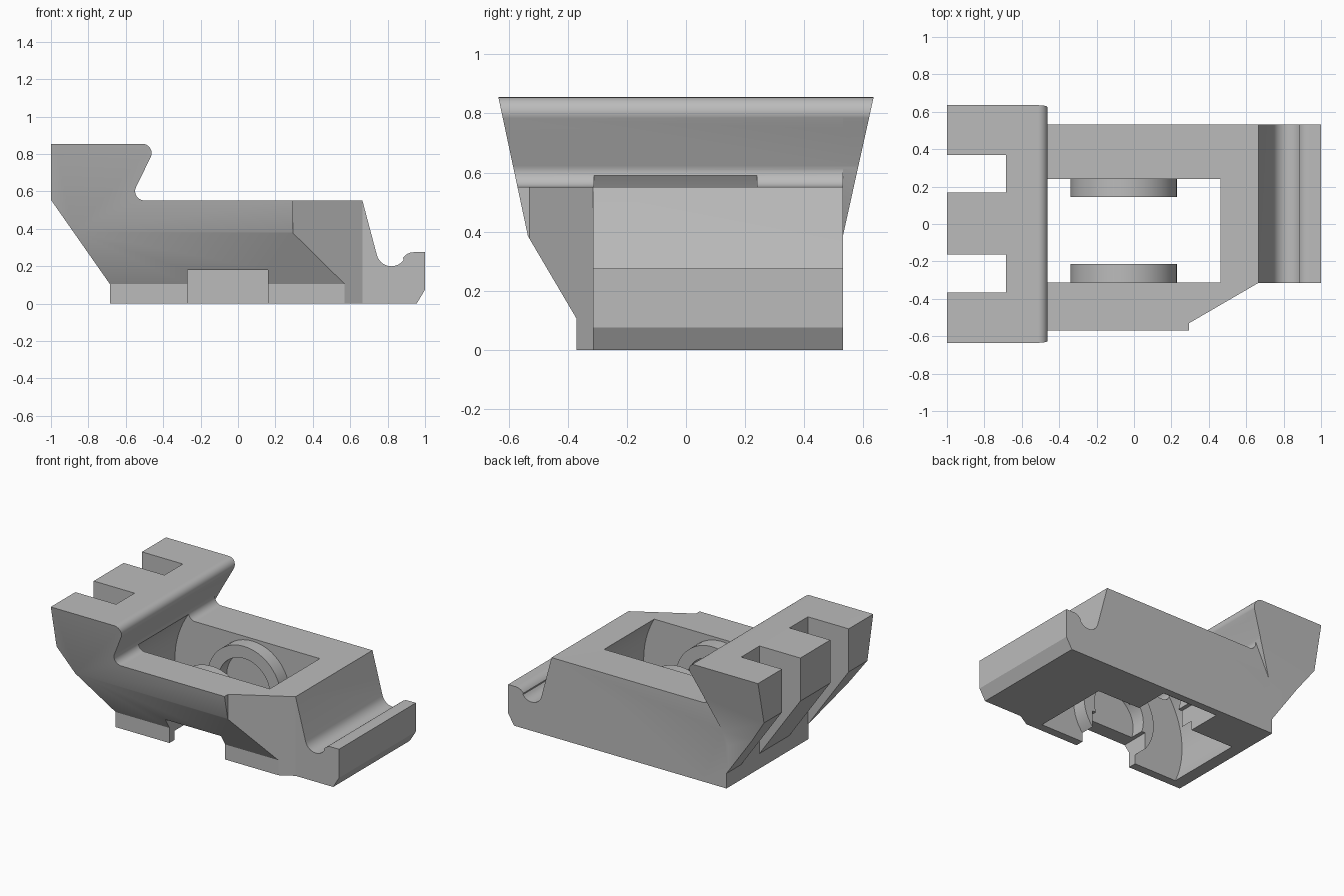
import bpy, bmesh
from math import sin, cos, radians

cube = bpy.data.objects.get("Cube")
if cube:
    bpy.data.objects.remove(cube, do_unlink=True)

grey = bpy.data.materials.new("plain_grey")
grey.use_nodes = True
colour = (0.5, 0.5, 0.5, 1)
grey.diffuse_color = colour
grey.node_tree.nodes["Principled BSDF"].inputs["Base Color"].default_value = colour


def arc(cx, cz, r, a0, a1, n=12):
    """Points along an arc, angles in degrees."""
    angles = [radians(a0 + (a1 - a0) * i / n) for i in range(n + 1)]
    return [(cx + r * cos(a), cz + r * sin(a)) for a in angles]


def prism(name, points, lo, hi, axis="y"):
    """Extrude a flat outline along one axis."""
    place = {"x": lambda p, t: (t, p[0], p[1]),
             "y": lambda p, t: (p[0], t, p[1]),
             "z": lambda p, t: (p[0], p[1], t)}[axis]
    bm = bmesh.new()
    face = bm.faces.new([bm.verts.new(place(p, lo)) for p in points])
    ext = bmesh.ops.extrude_face_region(bm, geom=[face])["geom"]
    shift = [b - a for a, b in zip(place((0, 0), lo), place((0, 0), hi))]
    bmesh.ops.translate(bm, vec=shift,
                        verts=[v for v in ext if isinstance(v, bmesh.types.BMVert)])
    bmesh.ops.recalc_face_normals(bm, faces=bm.faces)
    mesh = bpy.data.meshes.new(name)
    bm.to_mesh(mesh)
    bm.free()
    mesh.materials.append(grey)
    obj = bpy.data.objects.new(name, mesh)
    bpy.context.collection.objects.link(obj)
    return obj


def box(name, x0, x1, y0, y1, z0, z1):
    return prism(name, [(x0, z0), (x1, z0), (x1, z1), (x0, z1)], y0, y1)


def combine(obj, tool, operation="DIFFERENCE"):
    """Apply a boolean, then drop the helper."""
    mod = obj.modifiers.new("shape", "BOOLEAN")
    mod.operation, mod.solver, mod.object = operation, "EXACT", tool
    bpy.ops.object.select_all(action="DESELECT")
    bpy.context.view_layer.objects.active = obj
    obj.select_set(True)
    bpy.ops.object.modifier_apply(modifier=mod.name)
    bpy.data.objects.remove(tool, do_unlink=True)


def smooth(obj):
    bpy.ops.object.select_all(action="DESELECT")
    bpy.context.view_layer.objects.active = obj
    obj.select_set(True)
    bpy.ops.object.shade_smooth_by_angle(angle=radians(25))


# Body: side outline with rounded hook, fillet and clip groove
hook = arc(-0.512, 0.805, 0.05, 90, -25)
fillet = arc(-0.5, 0.602, 0.05, 155, 270)
groove = arc(0.82, 0.28, 0.08, 195, 325)
lip = arc(0.94, 0.205, 0.07, 145, 90)
outline = ([(-1, 0.855)] + hook + fillet + [(0.665, 0.552)] + groove + lip +
           [(1, 0.275), (1, 0.075), (0.955, 0), (-0.685, 0), (-0.685, 0.105), (-1, 0.555)])
body = prism("clip_body", outline, -0.7, 0.7)

# Flared cross-section
section = [(-0.635, 0.855), (0.635, 0.855), (0.532, 0.39), (0.532, 0),
           (-0.37, 0), (-0.37, 0.105), (-0.535, 0.385)]
combine(body, prism("section", section, -1.2, 1.2, "x"), "INTERSECT")

# Flat back wall beside the flared head
flank = [(-0.4, 0.93), (-0.467, 0.784), (-0.545, 0.621), (-0.70, 0.3), (-0.70, -0.1),
         (1.2, -0.1), (1.2, 0.93)]
combine(body, prism("back_trim", flank, 0.532, 0.8))

# Angled front corner
corner = [(0.295, -0.8), (0.295, -0.53), (0.665, -0.315), (1.2, -0.315), (1.2, -0.8)]
combine(body, prism("corner_trim", corner, -0.2, 1, "z"))

# Slots in the head
for y0, y1 in ((0.168, 0.37), (-0.365, -0.162)):
    combine(body, box("slot", -1.2, -0.685, y0, y1, -0.2, 1))

# Round-ended pocket through the body and the notch below it
CX, CZ, R = -0.055, 0.25, 0.6
pocket = arc(CX, CZ, R, 0, 360, 96)[:-1]
combine(body, prism("pocket", pocket, -0.312, 0.24))
combine(body, box("notch", -0.27, 0.16, -0.8, 0.48, -0.2, 0.18))
smooth(body)

# Open ring seats on both pocket walls
for name, y0, y1 in (("back_ring", 0.145, 0.241), ("front_ring", -0.313, -0.213)):
    ring = prism(name, arc(CX, CZ, 0.285, 0, 360, 48)[:-1], y0, y1)
    combine(ring, prism("bore", arc(CX, CZ, 0.2, 0, 360, 48)[:-1], y0 - 0.1, y1 + 0.1))
    combine(ring, box("gap", -0.27, 0.16, y0 - 0.1, y1 + 0.1, -0.2, 0.18))
    smooth(ring)
